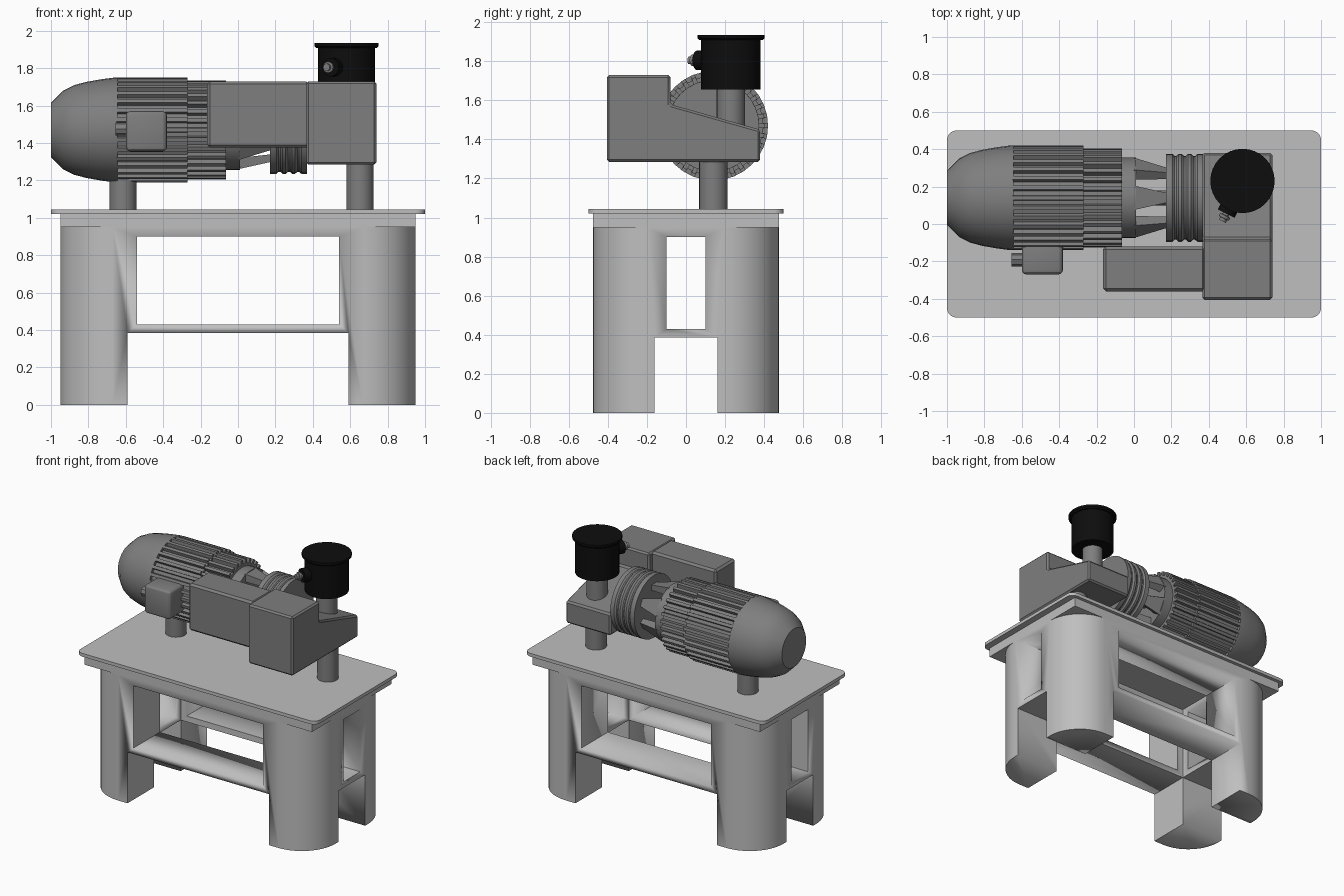
import bpy, bmesh, math
from mathutils import Matrix, Vector

if "Cube" in bpy.data.objects:
    bpy.data.objects.remove(bpy.data.objects["Cube"])


def material(name, value):
    m = bpy.data.materials.new(name)
    m.use_nodes = True
    col = (value, value, value, 1)
    m.diffuse_color = col
    m.node_tree.nodes["Principled BSDF"].inputs["Base Color"].default_value = col
    return m


LIGHT = material("light grey paint", 0.52)
GREY = material("machine grey paint", 0.21)
BLACK = material("black plastic", 0.004)

# Turn shapes built along z so that they run along x (z -> x, x -> y, y -> z)
ALONG_X = Matrix(((0, 0, 1, 0), (1, 0, 0, 0), (0, 1, 0, 0), (0, 0, 0, 1)))


def finish(name, bm, mat, matrix=Matrix(), bevel=0, segments=2):
    bmesh.ops.recalc_face_normals(bm, faces=bm.faces)
    mesh = bpy.data.meshes.new(name)
    bm.to_mesh(mesh)
    bm.free()
    mesh.transform(matrix)
    mesh.materials.append(mat)
    ob = bpy.data.objects.new(name, mesh)
    bpy.context.collection.objects.link(ob)
    bpy.ops.object.select_all(action="DESELECT")
    ob.select_set(True)
    bpy.context.view_layer.objects.active = ob
    if bevel:
        mod = ob.modifiers.new("Bevel", "BEVEL")
        mod.width, mod.segments = bevel, segments
        bpy.ops.object.modifier_apply(modifier="Bevel")
    bpy.ops.object.shade_smooth_by_angle(angle=math.radians(28))
    return ob


def prism(name, outline, lo, hi, mat, matrix=Matrix(), bevel=0, segments=2):
    bm = bmesh.new()
    face = bm.faces.new([bm.verts.new((a, b, lo)) for a, b in outline])
    top = bmesh.ops.extrude_face_region(bm, geom=[face])["geom"]
    verts = [g for g in top if isinstance(g, bmesh.types.BMVert)]
    bmesh.ops.translate(bm, verts=verts, vec=(0, 0, hi - lo))
    return finish(name, bm, mat, matrix, bevel, segments)


def box(name, x, y, z, mat, bevel=0, segments=2):
    outline = [(x[0], y[0]), (x[1], y[0]), (x[1], y[1]), (x[0], y[1])]
    return prism(name, outline, z[0], z[1], mat, bevel=bevel, segments=segments)


def lathe(name, profile, mat, matrix=Matrix(), sides=32):
    # profile: (height, radius) pairs, closed with a flat cap at both ends
    bm = bmesh.new()
    rings = []
    for h, r in profile:
        angles = [math.tau * i / sides for i in range(sides)]
        rings.append([bm.verts.new((r * math.cos(a), r * math.sin(a), h)) for a in angles])
    for low, high in zip(rings, rings[1:]):
        for i in range(sides):
            j = (i + 1) % sides
            bm.faces.new((low[i], low[j], high[j], high[i]))
    bm.faces.new(rings[0])
    bm.faces.new(rings[-1])
    return finish(name, bm, mat, matrix)


def rounded(hx, hy, r, steps):
    pts = []
    for q, (sx, sy) in enumerate(((1, 1), (-1, 1), (-1, -1), (1, -1))):
        for i in range(steps + 1):
            a = math.pi / 2 * (q + i / steps)
            pts.append((sx * (hx - r) + r * math.cos(a), sy * (hy - r) + r * math.sin(a)))
    return pts


# Table: top, square band and a rounded body
prism("table_top", rounded(1, 0.5, 0.05, 5), 1.02, 1.045, LIGHT)
box("table_band", (-0.95, 0.95), (-0.475, 0.475), (0.95, 1.02), LIGHT)
base = prism("table_base", rounded(0.95, 0.475, 0.28, 14), 0, 0.95, LIGHT)

# Openings cut through the body: centre well, windows and leg gaps
cuts = [((-0.59, 0.59), (-0.16, 0.16), (-0.1, 0.945)),
        ((-0.54, 0.54), (-1, 1), (0.43, 0.9)),
        ((-1.2, 1.2), (-0.1, 0.1), (0.43, 0.9)),
        ((-0.59, 0.59), (-1, 1), (-0.1, 0.385)),
        ((-1.2, 1.2), (-0.16, 0.16), (-0.1, 0.385))]
for x, y, z in cuts:
    cutter = box("opening_cutter", x, y, z, LIGHT)
    cutter.hide_render = True
    mod = base.modifiers.new("Opening", "BOOLEAN")
    mod.operation, mod.solver, mod.object = "DIFFERENCE", "EXACT", cutter
    bpy.context.view_layer.objects.active = base
    bpy.ops.object.modifier_apply(modifier="Opening")
    bpy.data.objects.remove(cutter)

# Motor: domed cowl, finned body, flange
AXIS = Matrix.Translation((0, 0.14, 1.47)) @ ALONG_X
lathe("motor_cowl", [(-1, 0.145), (-0.935, 0.21), (-0.875, 0.24), (-0.81, 0.257),
                     (-0.73, 0.271), (-0.66, 0.28), (-0.645, 0.28)], GREY, AXIS)


def fins(name, outer, root, lo, hi, count=32):
    pts = []
    for i in range(count):
        for part, r in ((-0.27, root), (-0.2, outer), (0.2, outer), (0.27, root)):
            a = math.tau * (i + part) / count
            pts.append((r * math.cos(a), r * math.sin(a)))
    prism(name, pts, lo, hi, GREY, AXIS)


fins("motor_rear_fins", 0.28, 0.255, -0.65, -0.27)
fins("motor_front_fins", 0.265, 0.235, -0.28, -0.065)
lathe("motor_flange", [(-0.07, 0.215), (0.01, 0.215)], GREY, AXIS)

# Tapered coupling arms between the flange and the pump drum
for k in range(6):
    bm = bmesh.new()
    bmesh.ops.create_cube(bm, size=1)
    for v in bm.verts:
        far = v.co.z > 0
        v.co.x = (0.15 if far else 0.18) + v.co.x * (0.04 if far else 0.06)
        v.co.y *= 0.05 if far else 0.13
        v.co.z = 0.18 if far else 0
    turn = Matrix.Rotation(math.radians(30 + 60 * k), 4, "Z")
    finish("coupling_arm", bm, GREY, AXIS @ turn)
lathe("drive_shaft", [(0, 0.04), (0.18, 0.04)], GREY, AXIS, 16)

# Pump drum with shallow grooves
drum = [(0.17, 0.235)]
for g in (0.205, 0.255, 0.305):
    drum += [(g, 0.235), (g + 0.012, 0.224), (g + 0.022, 0.224), (g + 0.034, 0.235)]
lathe("pump_drum", drum + [(0.37, 0.235)], GREY, AXIS)

# Pump housing with a sloped rear and the long guard beside the motor
side = [(-0.405, 1.285), (0.38, 1.285), (0.38, 1.45), (-0.08, 1.58), (-0.08, 1.73), (-0.405, 1.73)]
prism("pump_housing", side, 0.365, 0.74, GREY, ALONG_X, bevel=0.012, segments=1)
box("side_guard", (-0.165, 0.38), (-0.36, -0.12), (1.375, 1.73), GREY, 0.015, 1)

# Terminal box and cable gland
box("terminal_box", (-0.6, -0.38), (-0.27, -0.08), (1.355, 1.57), GREY, 0.025, 3)
lathe("cable_gland", [(-0.655, 0.036), (-0.59, 0.036)], GREY,
      Matrix.Translation((0, -0.19, 1.475)) @ ALONG_X, 8)

# Support columns and intake pipe
for name, x, y, lo, hi in (("motor_support", -0.615, 0.14, 1.04, 1.27),
                           ("pump_support", 0.652, 0.14, 1.04, 1.3),
                           ("intake_pipe", 0.58, 0.23, 1.4, 1.67)):
    lathe(name, [(lo, 0.073), (hi, 0.073)], GREY, Matrix.Translation((x, y, 0)), 24)

# Air filter with lid and angled nozzle
FILTER = Matrix.Translation((0.58, 0.23, 0))
lathe("filter_body", [(1.655, 0.152), (1.91, 0.152)], BLACK, FILTER)
lathe("filter_lid", [(1.908, 0.162), (1.918, 0.172), (1.935, 0.172)], BLACK, FILTER)
aim = Vector((-0.45, -0.9, 0)).to_track_quat("Z", "Y").to_matrix().to_4x4()
NOZZLE = Matrix.Translation((0.58, 0.23, 1.805)) @ aim
lathe("nozzle_collar", [(0.13, 0.05), (0.195, 0.05)], BLACK, NOZZLE, 16)
lathe("nozzle_tip", [(0.19, 0.018), (0.205, 0.018), (0.207, 0.03), (0.222, 0.03),
                     (0.224, 0.02), (0.24, 0.02)], GREY, NOZZLE, 12)
